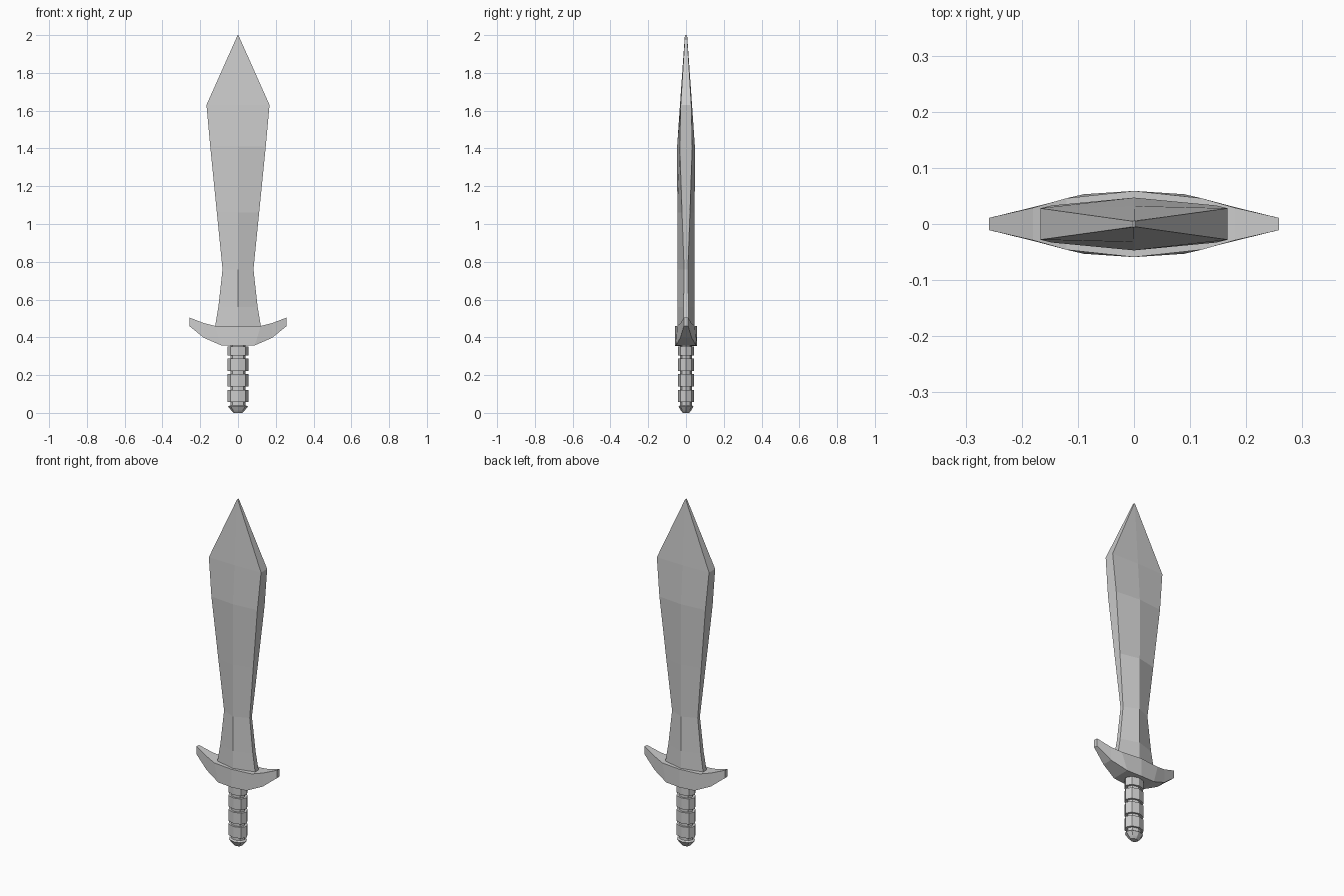
import bpy, bmesh
from math import sin, cos, pi

if "Cube" in bpy.data.objects:
    bpy.data.objects.remove(bpy.data.objects["Cube"])


def loft(name, sections):
    """Skin equal-length rings of points and cap both ends."""
    bm = bmesh.new()
    rings = [[bm.verts.new(p) for p in s] for s in sections]
    n = len(rings[0])
    for a, b in zip(rings, rings[1:]):
        for i in range(n):
            j = (i + 1) % n
            bm.faces.new((a[i], a[j], b[j], b[i]))
    bm.faces.new(rings[0])
    bm.faces.new(rings[-1])
    bmesh.ops.recalc_face_normals(bm, faces=bm.faces)
    mesh = bpy.data.meshes.new(name)
    bm.to_mesh(mesh)
    bm.free()
    obj = bpy.data.objects.new(name, mesh)
    bpy.context.collection.objects.link(obj)
    return obj


# Blade: ridged six-point section (z, half width, edge half thickness, ridge)
def blade_ring(z, w, e, r):
    return [(-w, -e, z), (0, -r, z), (w, -e, z), (w, e, z), (0, r, z), (-w, e, z)]


loft("blade", [blade_ring(*s) for s in (
    (0.44, 0.124, 0.016, 0.046), (0.56, 0.104, 0.013, 0.046),
    (0.76, 0.082, 0.010, 0.046), (1.06, 0.112, 0.021, 0.046),
    (1.41, 0.147, 0.033, 0.047), (1.63, 0.167, 0.028, 0.032),
    (2.00, 0.002, 0.005, 0.006))])

# Guard: half profile (top x, top z, bottom x, bottom z, top y, bottom y)
half = [(0.12, 0.46, 0.09, 0.358, 0.046, 0.053),
        (0.18, 0.475, 0.18, 0.397, 0.029, 0.030),
        (0.258, 0.505, 0.258, 0.46, 0.011, 0.011)]
stations = ([(-tx, tz, -bx, bz, ty, by) for tx, tz, bx, bz, ty, by in reversed(half)]
            + [(0, 0.46, 0, 0.355, 0.059, 0.059)] + half)
loft("guard", [[(tx, -ty, tz), (tx, ty, tz), (bx, by, bz), (bx, -by, bz)]
               for tx, tz, bx, bz, ty, by in stations])


# Octagonal handle parts
def oct_ring(z, rx, ry):
    return [(rx * cos(i * pi / 4), ry * sin(i * pi / 4), z) for i in range(8)]


# Grip: raised bands separated by narrow grooves
profile = [(0.03, 0.041, 0.031)]
for z0, z1 in ((0.058, 0.122), (0.140, 0.205), (0.223, 0.287), (0.305, 0.352)):
    profile += [(z0, 0.041, 0.031), (z0, 0.056, 0.042),
                (z1, 0.056, 0.042), (z1, 0.041, 0.031)]
profile.append((0.38, 0.041, 0.031))
loft("grip", [oct_ring(*p) for p in profile])

# Pommel: flared cap tapering to a flat foot
loft("pommel", [oct_ring(*p) for p in (
    (0.0, 0.022, 0.017), (0.012, 0.035, 0.027),
    (0.034, 0.053, 0.040), (0.040, 0.041, 0.031))])
